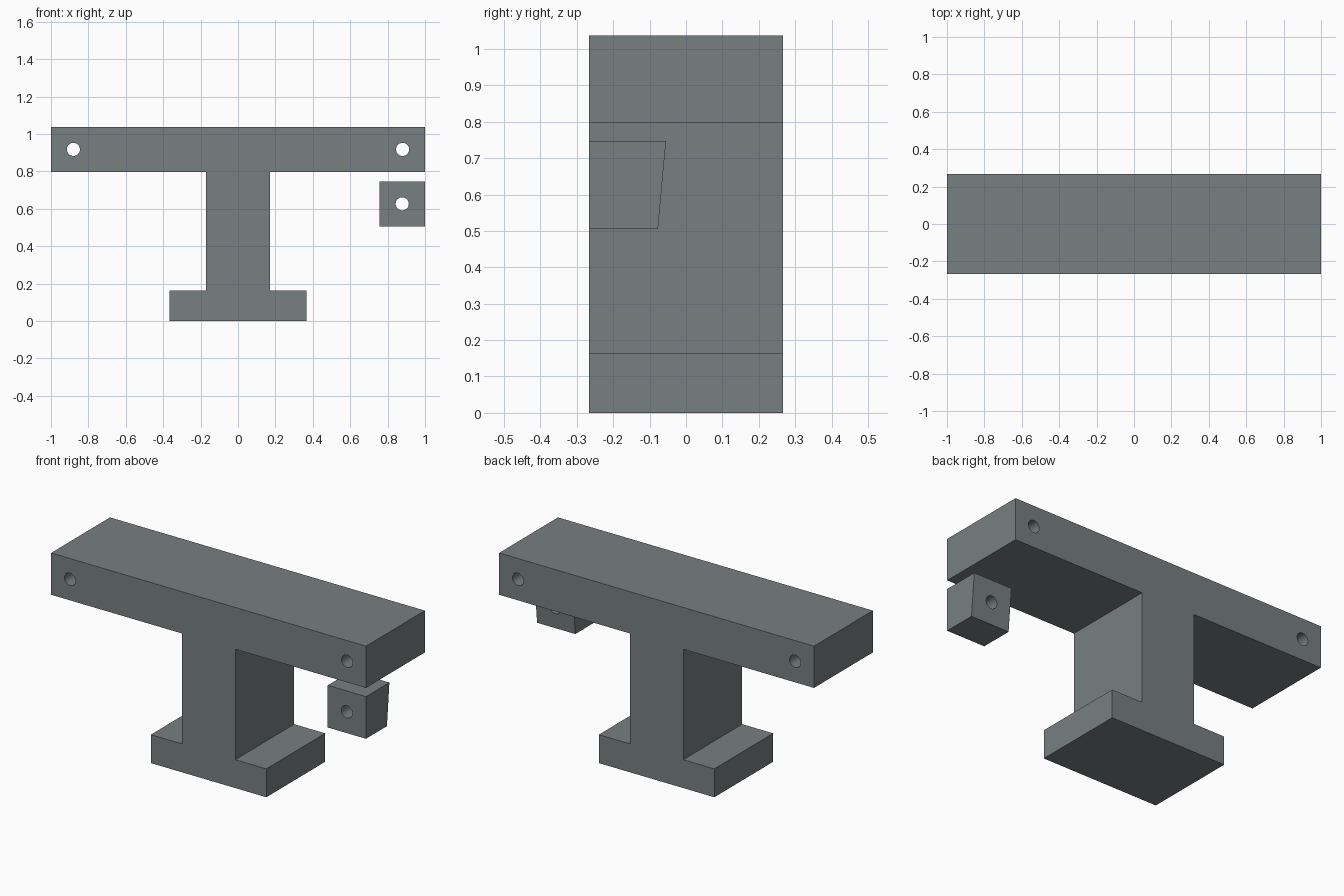
import bpy, bmesh, math

if "Cube" in bpy.data.objects:
    bpy.data.objects.remove(bpy.data.objects["Cube"])

FRONT, BACK = -0.267, 0.267
HOLE_R = 0.035

grey = bpy.data.materials.new("slate grey")
grey.diffuse_color = (0.185, 0.215, 0.22, 1)
grey.use_nodes = True
grey.node_tree.nodes["Principled BSDF"].inputs["Base Color"].default_value = grey.diffuse_color


def extrude_profile(name, points, back_y):
    """Extrude an (x, z) outline from the front plane to back_y(z)."""
    bm = bmesh.new()
    near = [bm.verts.new((x, FRONT, z)) for x, z in points]
    far = [bm.verts.new((x, back_y(z), z)) for x, z in points]
    bm.faces.new(near)
    bm.faces.new(far[::-1])
    n = len(points)
    for i in range(n):
        j = (i + 1) % n
        bm.faces.new((near[i], far[i], far[j], near[j]))
    bmesh.ops.recalc_face_normals(bm, faces=bm.faces)
    mesh = bpy.data.meshes.new(name)
    bm.to_mesh(mesh)
    bm.free()
    mesh.materials.append(grey)
    obj = bpy.data.objects.new(name, mesh)
    bpy.context.collection.objects.link(obj)
    return obj


def drill(obj, x, z):
    """Bore a smooth round hole through the part along y."""
    bpy.ops.mesh.primitive_cylinder_add(
        vertices=48, radius=HOLE_R, depth=1, location=(x, 0, z),
        rotation=(math.pi / 2, 0, 0))
    cutter = bpy.context.object
    cutter.name = "hole_cutter"
    cutter.data.materials.append(grey)
    cutter.hide_render = True
    mod = obj.modifiers.new("hole", 'BOOLEAN')
    mod.operation = 'DIFFERENCE'
    mod.solver = 'EXACT'
    mod.object = cutter
    bpy.ops.object.select_all(action='DESELECT')
    bpy.context.view_layer.objects.active = obj
    obj.select_set(True)
    bpy.ops.object.modifier_apply(modifier=mod.name)
    bpy.data.objects.remove(cutter)
    bpy.ops.object.shade_smooth_by_angle(angle=math.radians(30))


# Stand: foot, column and crossbar as one mirrored outline
half = [(0.367, 0), (0.367, 0.163), (0.17, 0.163),
        (0.17, 0.797), (1, 0.797), (1, 1.037)]
outline = half + [(-x, z) for x, z in reversed(half)]
stand = extrude_profile("stand", outline, lambda z: BACK)
for side in (-1, 1):
    drill(stand, side * 0.88, 0.918)

# Loose block under the right arm, with a slanted back face
z0, z1 = 0.505, 0.747
block = extrude_profile(
    "hanging_block", [(0.757, z0), (1, z0), (1, z1), (0.757, z1)],
    lambda z: -0.077 + 0.022 * (z - z0) / (z1 - z0))
drill(block, 0.878, 0.627)
